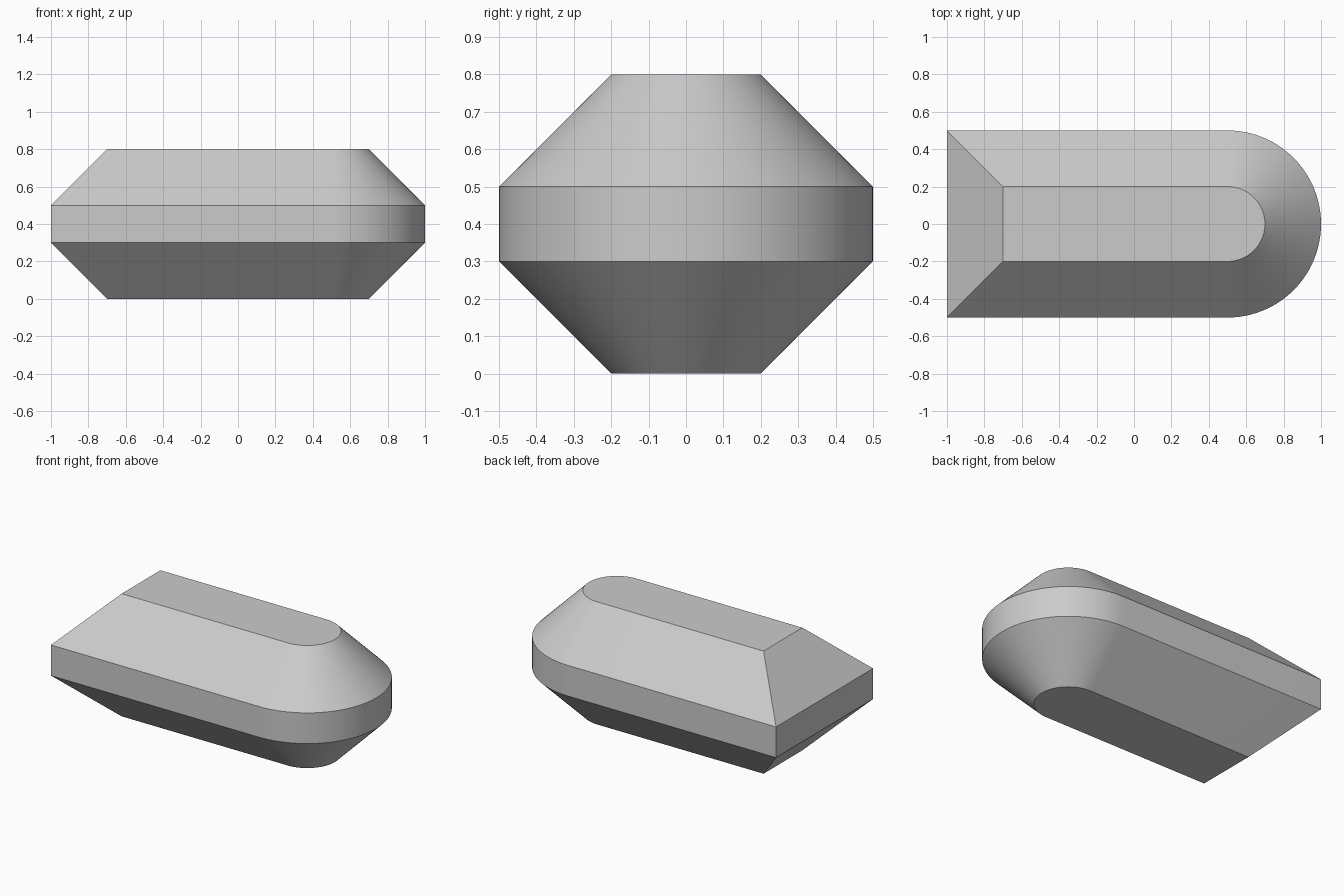
import bpy
import bmesh
from math import sin, cos, pi, radians

cube = bpy.data.objects.get("Cube")
if cube:
    bpy.data.objects.remove(cube, do_unlink=True)

ARC_STEPS = 48
ARC_CENTRE = 0.5
HALF_WIDTH = 0.5
BEVEL = 0.3

# Plain grey material
grey = bpy.data.materials.new("plain grey")
grey.use_nodes = True
colour = (0.6, 0.6, 0.6, 1)
grey.diffuse_color = colour
grey.node_tree.nodes["Principled BSDF"].inputs["Base Color"].default_value = colour


def outline(inset, z):
    """Square left end, round right end, moved inward by inset."""
    r = HALF_WIDTH - inset
    angles = [-pi / 2 + pi * i / ARC_STEPS for i in range(ARC_STEPS + 1)]
    arc = [(ARC_CENTRE + r * cos(a), r * sin(a), z) for a in angles]
    return [(inset - 1, -r, z)] + arc + [(inset - 1, r, z)]


# Body: four stacked outlines, joined by walls and capped
bm = bmesh.new()
levels = [(BEVEL, 0), (0, 0.3), (0, 0.5), (BEVEL, 0.8)]
rings = [[bm.verts.new(p) for p in outline(*level)] for level in levels]
for low, high in zip(rings, rings[1:]):
    for i in range(len(low)):
        j = (i + 1) % len(low)
        bm.faces.new((low[i], low[j], high[j], high[i]))
bm.faces.new(rings[0][::-1])
bm.faces.new(rings[-1])
bmesh.ops.recalc_face_normals(bm, faces=bm.faces[:])

mesh = bpy.data.meshes.new("bevelled_body")
bm.to_mesh(mesh)
bm.free()
mesh.materials.append(grey)
body = bpy.data.objects.new("bevelled_body", mesh)
bpy.context.collection.objects.link(body)

# Smooth round end with crisp bevel edges
bpy.ops.object.select_all(action="DESELECT")
body.select_set(True)
bpy.context.view_layer.objects.active = body
bpy.ops.object.shade_smooth_by_angle(angle=radians(30))
